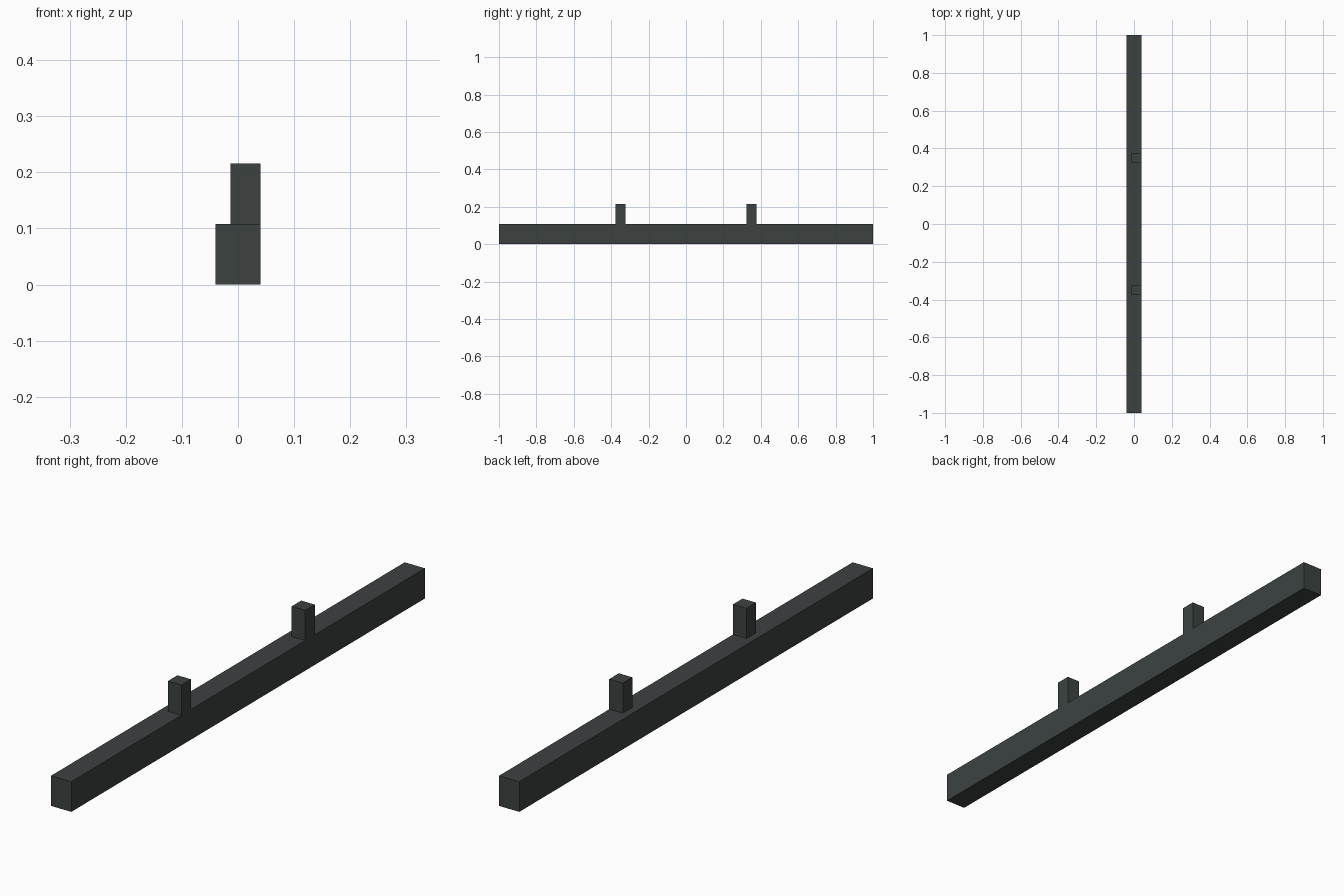
import bpy

if "Cube" in bpy.data.objects:
    bpy.data.objects.remove(bpy.data.objects["Cube"])

# Single dark grey colour
dark = bpy.data.materials.new("dark_grey")
dark.diffuse_color = (0.045, 0.054, 0.053, 1.0)
dark.use_nodes = True
dark.node_tree.nodes["Principled BSDF"].inputs["Base Color"].default_value = dark.diffuse_color


def box(name, lo, hi):
    """Axis-aligned box between two corners."""
    centre = [(a + b) / 2 for a, b in zip(lo, hi)]
    bpy.ops.mesh.primitive_cube_add(size=1, location=centre)
    ob = bpy.context.object
    ob.name = name
    ob.scale = [b - a for a, b in zip(lo, hi)]
    bpy.ops.object.transform_apply(location=False, rotation=False, scale=True)
    ob.data.materials.append(dark)
    return ob


# Long rail
box("rail", (-0.04, -1, 0), (0.04, 1, 0.108))

# Two short posts, flush with the right side of the rail
for label, y in (("front", -0.35), ("back", 0.35)):
    box(label + "_post", (-0.0135, y - 0.027, 0.108), (0.04, y + 0.027, 0.216))
